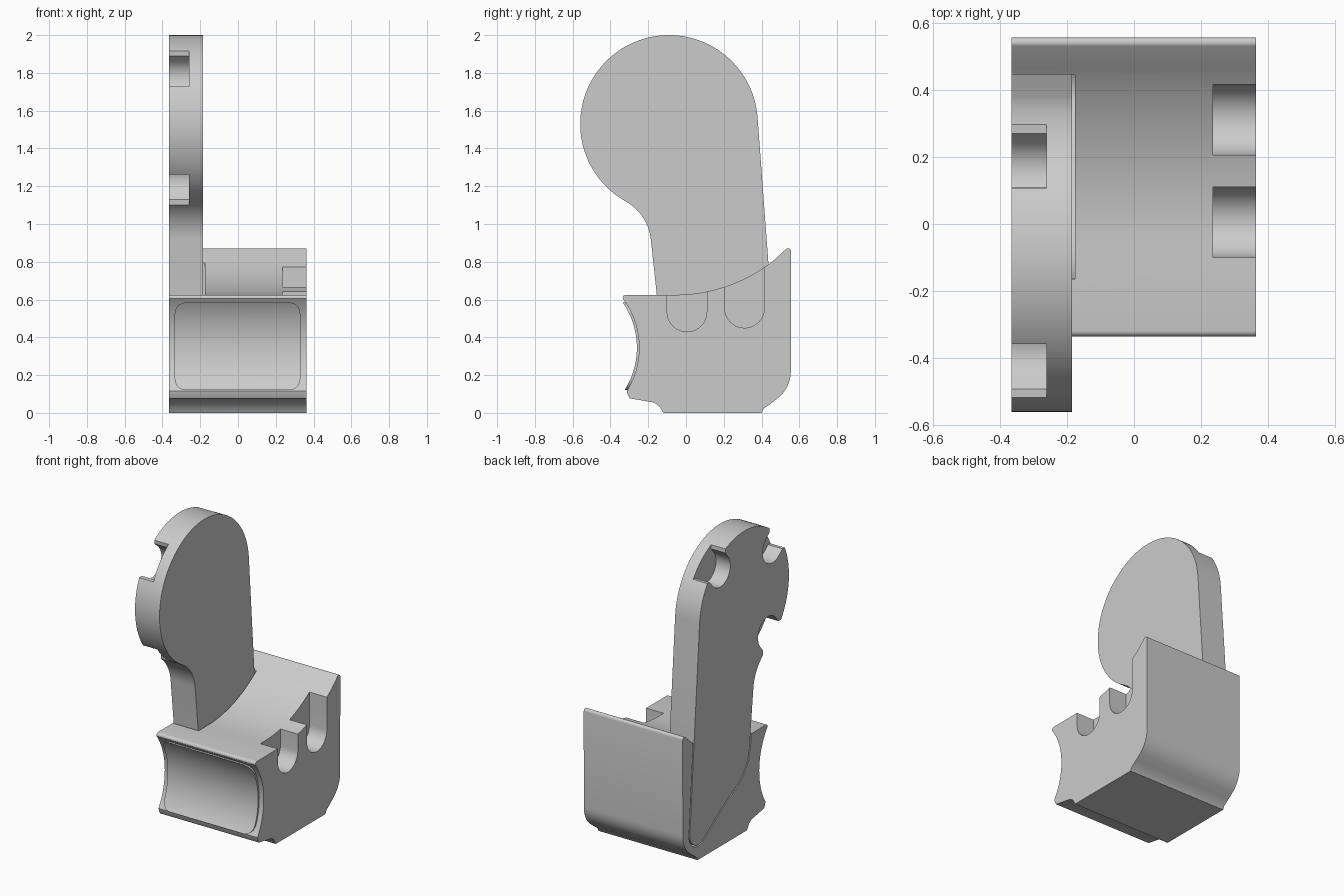
import bpy
import bmesh
from math import sin, cos, radians
from mathutils import Vector

cube = bpy.data.objects.get("Cube")
if cube:
    bpy.data.objects.remove(cube, do_unlink=True)

grey = bpy.data.materials.new("plain grey")
grey.use_nodes = True
grey.diffuse_color = (0.6, 0.6, 0.6, 1)
grey.node_tree.nodes["Principled BSDF"].inputs["Base Color"].default_value = (0.6, 0.6, 0.6, 1)

X0, X1 = -0.365, 0.363          # outer side faces
PLATE_IN = -0.185               # inner face of the upright plate
HEAD = Vector((-0.09, 1.53))    # centre of the round head (y, z)
HEAD_R = 0.47


def arc(c, r, a0, a1, n):
    """Points on an arc, angles in degrees."""
    angles = [radians(a0 + (a1 - a0) * i / n) for i in range(n + 1)]
    return [(c[0] + r * cos(a), c[1] + r * sin(a)) for a in angles]


def prism(name, pts, lo, hi, axis="X"):
    """Extrude a closed 2D outline (y, z) along x, or (x, z) along y."""
    place = (lambda p, t: (t, p[0], p[1])) if axis == "X" else (lambda p, t: (p[0], t, p[1]))
    bm = bmesh.new()
    a = [bm.verts.new(place(p, lo)) for p in pts]
    b = [bm.verts.new(place(p, hi)) for p in pts]
    bm.faces.new(a)
    bm.faces.new(b)
    for i in range(len(pts)):
        j = (i + 1) % len(pts)
        bm.faces.new((a[i], a[j], b[j], b[i]))
    bmesh.ops.recalc_face_normals(bm, faces=bm.faces)
    me = bpy.data.meshes.new(name)
    bm.to_mesh(me)
    bm.free()
    me.materials.append(grey)
    ob = bpy.data.objects.new(name, me)
    bpy.context.collection.objects.link(ob)
    return ob


def activate(ob):
    bpy.ops.object.select_all(action="DESELECT")
    ob.select_set(True)
    bpy.context.view_layer.objects.active = ob


def boolean(ob, cutter, operation="DIFFERENCE"):
    """Apply a boolean and discard the cutter."""
    activate(ob)
    mod = ob.modifiers.new("cut", "BOOLEAN")
    mod.operation = operation
    mod.solver = "EXACT"
    mod.object = cutter
    bpy.ops.object.modifier_apply(modifier=mod.name)
    bpy.data.objects.remove(cutter, do_unlink=True)


def offset(pts, d):
    """Grow a counterclockwise outline by d."""
    out = []
    for i, p in enumerate(pts):
        t = Vector(pts[(i + 1) % len(pts)]) - Vector(pts[i - 1])
        t.normalize()
        out.append((p[0] + t.y * d, p[1] - t.x * d))
    return out


def u_slot(centre, direction, r, straight, flare, length):
    """U-shaped outline opening along the direction angle."""
    pts = arc((0, 0), r, 90, 270, 20)
    pts += [(straight, -r), (straight + flare, -r - flare), (length, -r - flare),
            (length, r + flare), (straight + flare, r + flare), (straight, r)]
    c, s = cos(radians(direction)), sin(radians(direction))
    return [(centre[0] + x * c - y * s, centre[1] + x * s + y * c) for x, y in pts]


# Upright plate: round head, curved neck, tapered foot set into the base
neck_dir = 240.9
neck_c = HEAD + Vector((cos(radians(neck_dir)), sin(radians(neck_dir)))) * 0.73
plate_pts = arc(HEAD, HEAD_R, 4.3, neck_dir, 72)
plate_pts += arc(neck_c, 0.26, neck_dir - 180, 6, 16)[1:]
plate_pts += [(-0.155, 0.63), (-0.15, 0.56), (-0.13, 0.47), (-0.09, 0.4),
              (-0.03, 0.345), (0.1, 0.275), (0.22, 0.2)]
plate_pts += arc((0.391, 0.19), 0.09, -125, 4, 14)
plate = prism("upright_plate", plate_pts, X0, PLATE_IN)

# Edge slots in the outer face of the head
for angle in (50, 140, 230):
    a = radians(angle)
    c = HEAD + Vector((cos(a), sin(a))) * 0.39
    boolean(plate, prism("slot_cutter", u_slot(c, angle, 0.105, 0.045, 0.02, 0.2), X0 - 0.1, -0.26))

# Base block: dished top, hollow front, rounded back corner
FRONT_C, FRONT_R = (-0.68, 0.345), 0.432
base_pts = [(-0.12, 0), (0.4, 0), (0.412, 0.023), (0.45, 0.05)]
base_pts += arc((0.375, 0.22), 0.18, -50, 0, 10)
base_pts += arc((0.54, 0.855), 0.016, 0, 130, 6)
base_pts += arc((-0.06, 1.47), 0.845, -52, -90, 20)
base_pts += arc((-0.318, 0.608), 0.017, 90, 190, 6)
base_pts += arc(FRONT_C, FRONT_R, 33.5, -32, 24)
base_pts += [(-0.308, 0.095), (-0.298, 0.077), (-0.17, 0.055), (-0.142, 0.037)]
base = prism("base_block", base_pts, X0, X1)

# Fitted pocket that receives the plate foot
boolean(base, prism("pocket_cutter", offset(plate_pts, 0.009), X0 - 0.1, PLATE_IN + 0.009))

# Two open slots on the other side of the base
for centre in ((0.005, 0.535), (0.31, 0.555)):
    boolean(base, prism("slot_cutter", u_slot(centre, 90, 0.105, 0.1, 0, 0.5), 0.235, X1 + 0.1))

# Raised pad with rounded corners on the hollow front
pad_pts = arc(FRONT_C, FRONT_R - 0.012, -40, 40, 32) + arc(FRONT_C, FRONT_R + 0.02, 40, -40, 32)
pad = prism("front_pad", pad_pts, -0.34, 0.335)
corner = 0.06
outline = []
for x, z, start in ((0.33, 0.585, 0), (-0.335, 0.585, 90), (-0.335, 0.12, 180), (0.33, 0.12, 270)):
    cx = x - corner if x > 0 else x + corner
    cz = z - corner if z > 0.3 else z + corner
    outline += arc((cx, cz), corner, start, start + 90, 8)
boolean(pad, prism("pad_cutter", outline, -0.6, 0, "Y"), "INTERSECT")

for ob in (plate, base, pad):
    activate(ob)
    bpy.ops.object.shade_smooth_by_angle(angle=radians(30))
